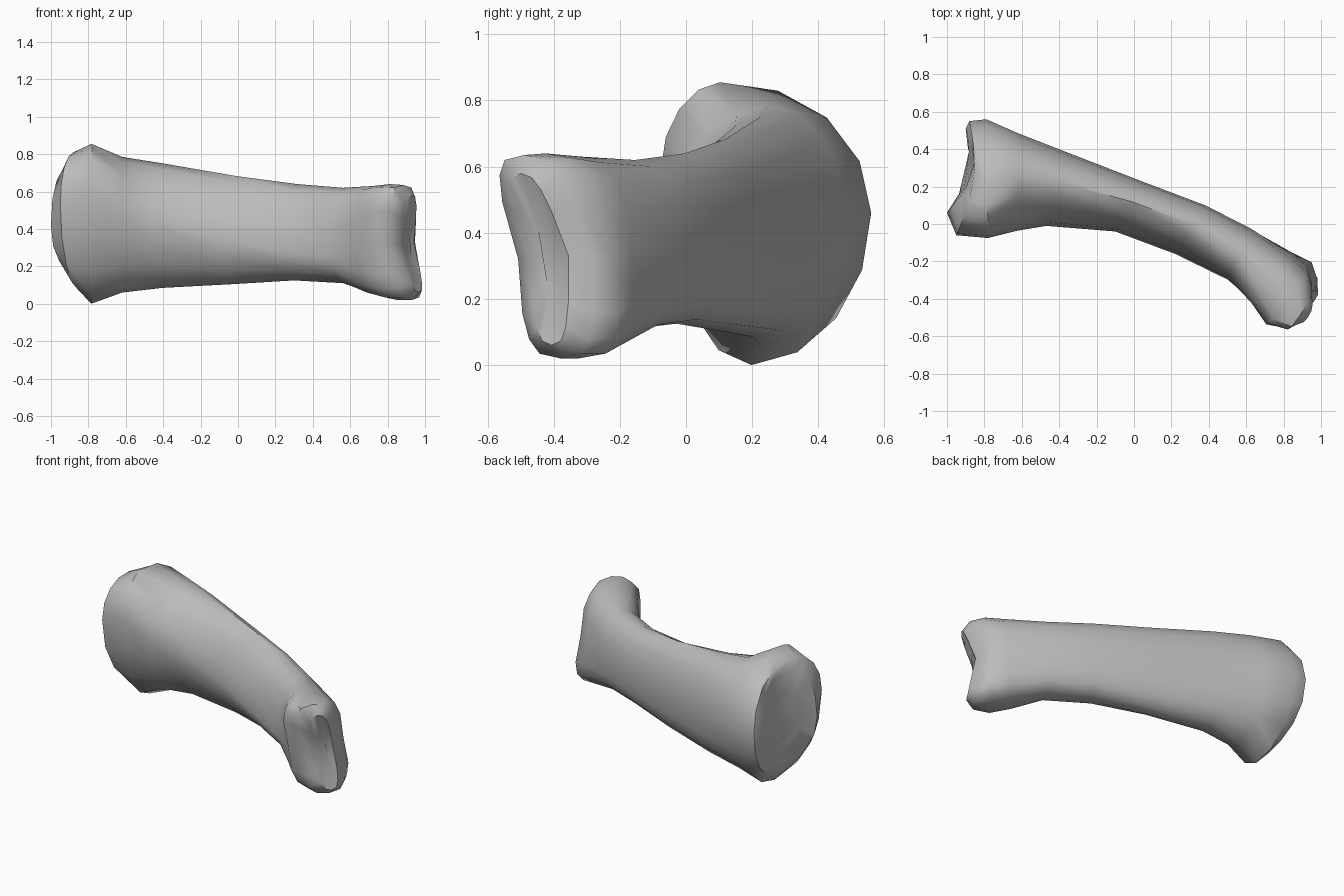
import bpy, bmesh, math
from mathutils import Vector

cube = bpy.data.objects.get("Cube")
if cube:
    bpy.data.objects.remove(cube, do_unlink=True)

SEGMENTS = 16

# Cross-sections along the bone:
# front x, y | back x, y | low z, high z | front mid z, back mid z | ridge, keel |
# roundness of front, upper back, lower back
SHAFT = [
    (-1, .06, -.9, .51, .16, .74, .42, .46, .3, .45, 2.3, 2.2, 2.2),
    (-.95, -.06, -.88, .55, .08, .81, .54, .46, .3, .45, 2.1, 2.1, 2.1),
    (-.78, -.075, -.79, .56, 0, .855, .6, .46, .28, .43, 1.9, 2, 2),
    (-.62, -.035, -.62, .485, .06, .785, .5, .44, .55, .5, 1.8, 2, 2.2),
    (-.47, -.01, -.35, .38, .085, .75, .44, .42, .6, .55, 1.7, 1.9, 2.5),
    (-.1, -.04, .05, .225, .105, .683, .34, .4, .6, .5, 1.7, 1.9, 2.7),
    (.22, -.16, .38, .1, .125, .64, .28, .38, .6, .5, 1.8, 2, 2.7),
]
HEAD = [
    (.5, -.3, .62, -.02, .11, .62, .25, .37, .55, .5, 2, 2.2, 2.8),
    (.62, -.42, .85, -.155, .045, .63, .28, .34, .5, .5, 2.6, 2.6, 2.8),
    (.71, -.53, .955, -.22, .02, .64, .32, .33, .5, .5, 3.2, 3.2, 3.2),
    (.83, -.55, .985, -.32, .02, .635, .32, .33, .5, .5, 3.2, 3.2, 3.2),
    (.91, -.51, .985, -.4, .06, .58, .32, .33, .5, .5, 3, 3, 3),
]


def rounded(value, power):
    return math.copysign(abs(value) ** (2 / power), value)


def section(row, bow=0, lean=0, waist=0, groove=0):
    """One closed ring between the front and back edge of the bone."""
    (fx, fy, bx, by, low, high, front_mid, back_mid,
     ridge, keel, front_p, upper_p, lower_p) = row
    points = []
    for i in range(SEGMENTS):
        angle = math.tau * i / SEGMENTS
        back_p = upper_p if math.sin(angle) > 0 else lower_p
        power = back_p if math.cos(angle) > 0 else front_p
        across = rounded(math.cos(angle), power)
        up = rounded(math.sin(angle), power)
        peak = ridge if up >= 0 else keel
        across *= 1 - waist * (1 - abs(up))
        t = peak + across * ((1 - peak) if across > 0 else peak)
        mid = front_mid + (back_mid - front_mid) * t
        z = mid + up * ((high - mid) if up > 0 else (mid - low))
        tilt = lean * (z - .33)
        dent = groove * (1 - abs(up))
        x = fx + (bx - fx) * t + bow * math.sin(math.pi * t) - tilt * .4 - dent
        y = fy + (by - fy) * t - tilt + dent
        points.append(Vector((x, y, z)))
    return points


def shrunk(points, factor, push):
    """Smaller copy of a ring, pushed inward to make a dished end."""
    centre = sum(points, Vector()) / len(points)
    return [centre + (p - centre) * factor + Vector(push) for p in points]


# Bowed joint face, shaft and leaning head with a grooved tip
bows = [.09, .06]
leans = [.03, .09, .16, .18, .18]
waists = [0, .06, .12, .05, 0]
grooves = [0, 0, .01, .035, .045]
rings = [section(r, bow=bows[i] if i < len(bows) else 0) for i, r in enumerate(SHAFT)]
rings += [section(*values) for values in zip(HEAD, [0] * len(HEAD), leans, waists, grooves)]
rings.insert(0, shrunk(rings[0], .55, (.02, 0, 0)))
rings.append(shrunk(rings[-1], .4, (-.025, .025, 0)))

bm = bmesh.new()
loops = [[bm.verts.new(p) for p in ring] for ring in rings]
for a, b in zip(loops, loops[1:]):
    for i in range(SEGMENTS):
        j = (i + 1) % SEGMENTS
        bm.faces.new((a[i], a[j], b[j], b[i]))
bm.faces.new(loops[0])
bm.faces.new(loops[-1])
bmesh.ops.recalc_face_normals(bm, faces=bm.faces)

mesh = bpy.data.meshes.new("bone")
bm.to_mesh(mesh)
bm.free()
bone = bpy.data.objects.new("bone", mesh)
bpy.context.collection.objects.link(bone)

# Plain grey
grey = bpy.data.materials.new("bone_grey")
grey.use_nodes = True
colour = (.5, .5, .5, 1)
grey.diffuse_color = colour
grey.node_tree.nodes["Principled BSDF"].inputs["Base Color"].default_value = colour
mesh.materials.append(grey)

bpy.ops.object.select_all(action='DESELECT')
bone.select_set(True)
bpy.context.view_layer.objects.active = bone
bpy.ops.object.shade_smooth_by_angle(angle=math.radians(45))
